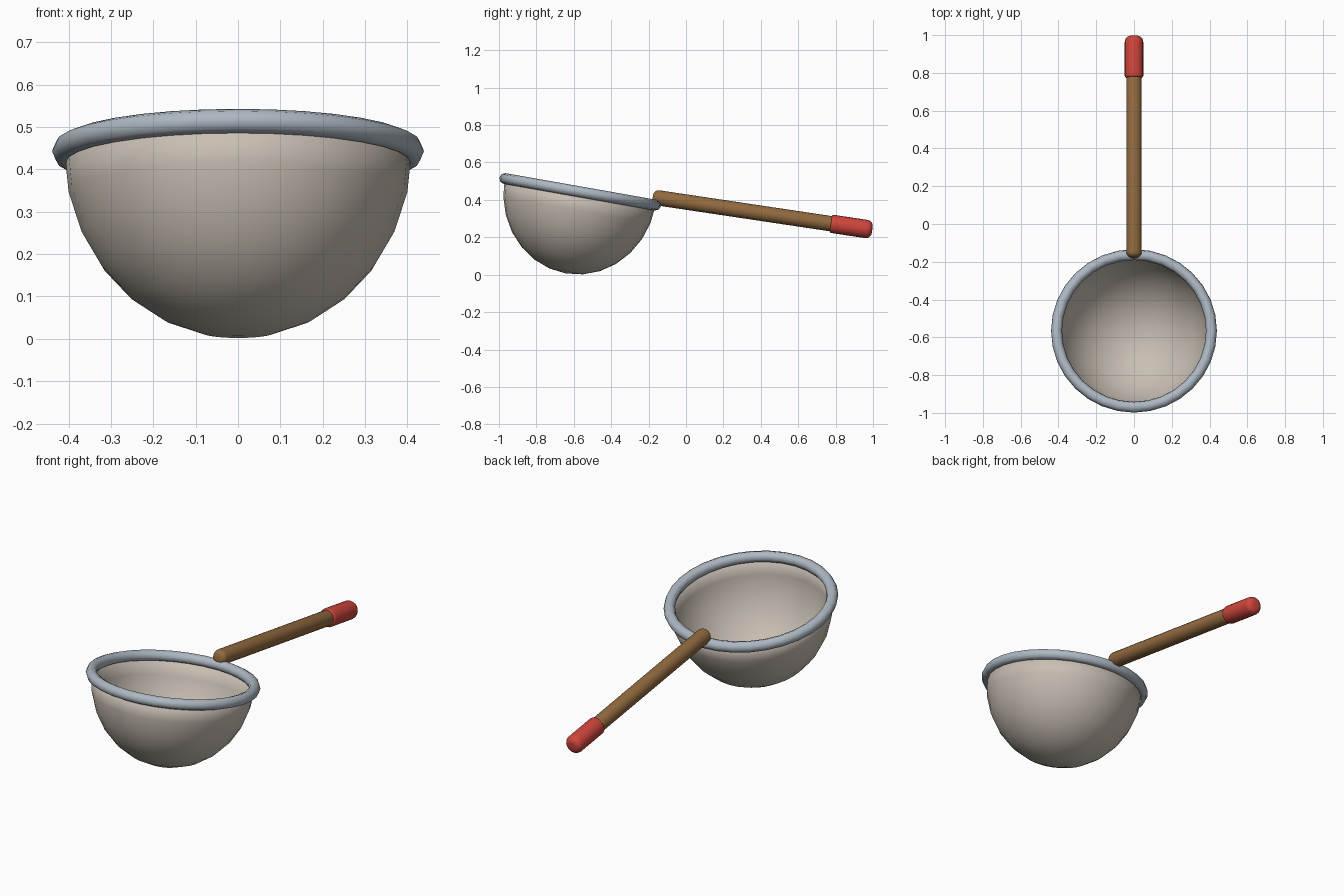
import bpy, bmesh
from math import sin, cos, pi, radians
from mathutils import Matrix, Vector

cube = bpy.data.objects.get("Cube")
if cube:
    bpy.data.objects.remove(cube, do_unlink=True)


def material(name, rgb):
    m = bpy.data.materials.new(name)
    m.use_nodes = True
    m.diffuse_color = (*rgb, 1)
    m.node_tree.nodes["Principled BSDF"].inputs["Base Color"].default_value = (*rgb, 1)
    return m


def lathe(name, profile, mat, tilt, place, segments, closed=False):
    """Spin an (radius, height) profile about its axis, then tilt it about x."""
    bm = bmesh.new()
    verts = [bm.verts.new((r, 0, z)) for r, z in profile]
    edges = [bm.edges.new(pair) for pair in zip(verts, verts[1:])]
    if closed:
        edges.append(bm.edges.new((verts[-1], verts[0])))
    bmesh.ops.spin(bm, geom=verts + edges, cent=(0, 0, 0), axis=(0, 0, 1),
                   angle=2 * pi, steps=segments)
    bmesh.ops.remove_doubles(bm, verts=bm.verts, dist=0.0005)
    bmesh.ops.recalc_face_normals(bm, faces=bm.faces)
    mesh = bpy.data.meshes.new(name)
    bm.to_mesh(mesh)
    bm.free()
    mesh.materials.append(mat)
    ob = bpy.data.objects.new(name, mesh)
    bpy.context.collection.objects.link(ob)
    ob.matrix_world = Matrix.Translation(place) @ Matrix.Rotation(radians(tilt), 4, "X")
    bpy.ops.object.select_all(action="DESELECT")
    ob.select_set(True)
    bpy.context.view_layer.objects.active = ob
    bpy.ops.object.shade_smooth_by_angle(angle=radians(50))
    return ob


def corner(radius, end, bevel, side, steps=5):
    """Rounded rod corner; side is -1 for the lower end, 1 for the upper."""
    arc = [i * pi / 2 / steps for i in range(steps + 1)]
    pts = [(radius - bevel + bevel * sin(a), end + side * bevel * (cos(a) - 1)) for a in arc]
    return pts if side < 0 else pts[::-1]


def rod(name, radius, start, end, bevels, mat):
    profile = ([(0, start)] + corner(radius, start, bevels[0], -1)
               + corner(radius, end, bevels[1], 1) + [(0, end)])
    return lathe(name, profile, mat, -98.5, Vector((0, -0.178, 0.415)), 20)


clay = material("warm grey", (0.58, 0.52, 0.45))
steel = material("blue grey steel", (0.42, 0.48, 0.54))
wood = material("brown wood", (0.29, 0.145, 0.05))
red = material("red grip", (0.62, 0.06, 0.045))

# Tilted bowl with a thin wall
centre = Vector((0, -0.566, 0.443))
rings = 7
bowl_profile = [(0.41 * sin(i * pi / 2 / rings), -0.443 * cos(i * pi / 2 / rings))
                for i in range(rings + 1)]
bowl = lathe("bowl", bowl_profile, clay, -10, centre, 32)
bowl.data.flip_normals() if bowl.data.polygons[0].normal.z > 0 else None
wall = bowl.modifiers.new("wall", "SOLIDIFY")
wall.thickness = 0.006
wall.offset = -1

# Rolled rim
rim_profile = [(0.41 + 0.029 * cos(i * pi / 4), 0.029 * sin(i * pi / 4)) for i in range(8)]
lathe("rim", rim_profile, steel, -10, centre, 32, closed=True)

# Handle and grip
rod("handle", 0.041, 0, 1.0, (0.03, 0.01), wood)
rod("grip", 0.049, 0.963, 1.187, (0.01, 0.032), red)
